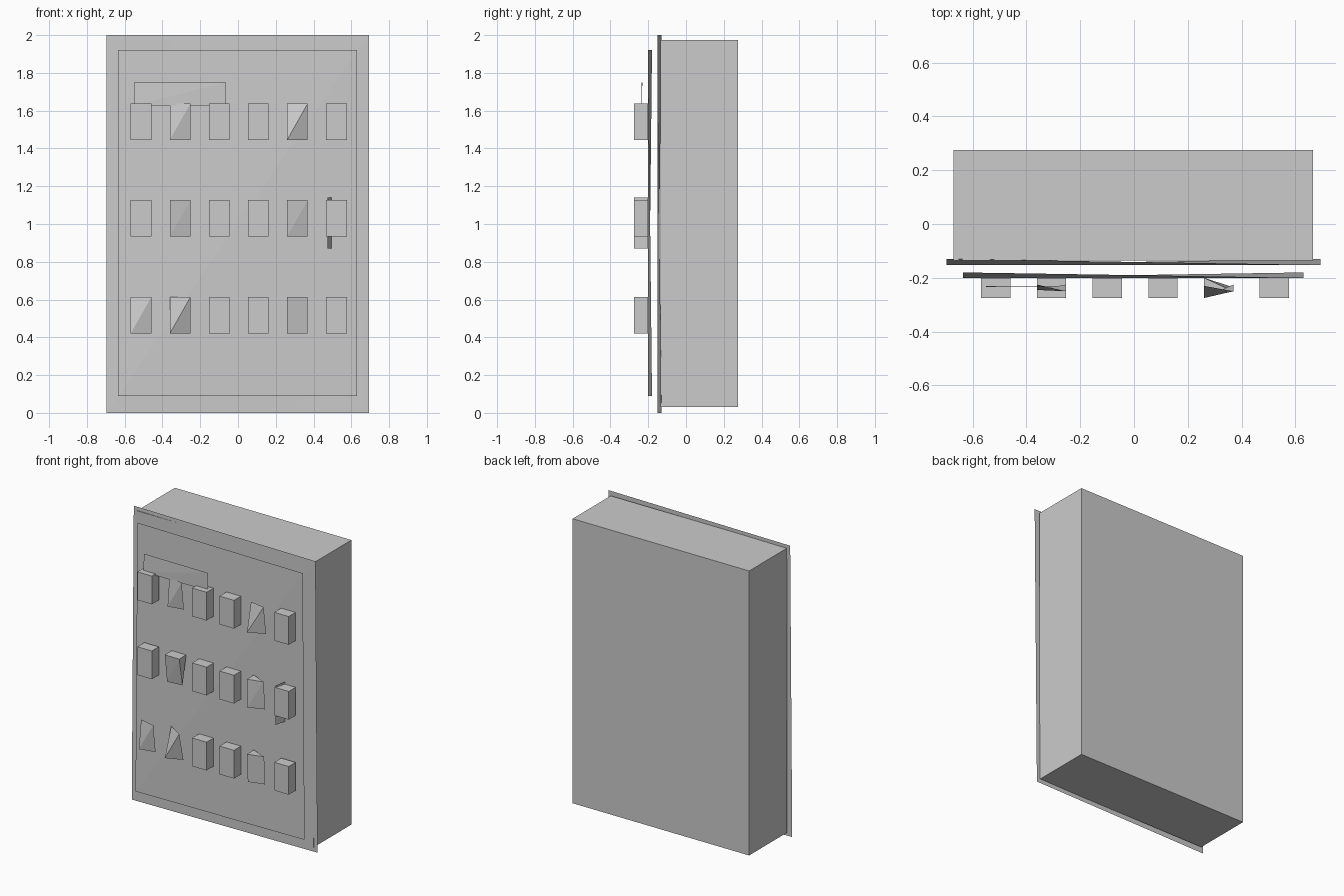
import bpy, bmesh

cube = bpy.data.objects.get("Cube")
if cube:
    bpy.data.objects.remove(cube, do_unlink=True)

grey = bpy.data.materials.new("light grey metal")
grey.use_nodes = True
COLOUR = (0.6, 0.6, 0.6, 1)
grey.diffuse_color = COLOUR
grey.node_tree.nodes["Principled BSDF"].inputs["Base Color"].default_value = COLOUR


def finish(name, bm):
    mesh = bpy.data.meshes.new(name)
    bm.to_mesh(mesh)
    bm.free()
    mesh.materials.append(grey)
    obj = bpy.data.objects.new(name, mesh)
    bpy.context.collection.objects.link(obj)
    return obj


def corners(bm, x, z, depths):
    """Four corners: bottom left, bottom right, top right, top left."""
    spots = [(x[0], z[0]), (x[1], z[0]), (x[1], z[1]), (x[0], z[1])]
    return [bm.verts.new((px, d, pz)) for (px, pz), d in zip(spots, depths)]


def folded(bm, v):
    """Two triangles meeting on the rising diagonal."""
    bm.faces.new((v[0], v[1], v[2]))
    bm.faces.new((v[0], v[2], v[3]))


def sheet(name, x, z, depths):
    bm = bmesh.new()
    folded(bm, corners(bm, x, z, depths))
    return finish(name, bm)


def block(name, x, z, front, back):
    """Box whose front and back corners may meet to form a wedge."""
    bm = bmesh.new()
    f = corners(bm, x, z, front)
    b = corners(bm, x, z, back)
    folded(bm, f)
    bm.faces.new(b[::-1])
    for i in range(4):
        j = (i + 1) % 4
        bm.faces.new((f[j], f[i], b[i], b[j]))
    bmesh.ops.remove_doubles(bm, verts=bm.verts, dist=0.001)
    bmesh.ops.recalc_face_normals(bm, faces=bm.faces)
    return finish(name, bm)


# Cabinet body, with the slightly folded rim and door sheets before it
block("cabinet_body", (-0.67, 0.665), (0.03, 1.975), [-0.136] * 4, [0.275] * 4)
sheet("front_rim", (-0.697, 0.693), (0, 2), (-0.152, -0.13, -0.152, -0.13))
sheet("door_panel", (-0.635, 0.63), (0.09, 1.92), (-0.2, -0.18, -0.2, -0.18))

# Breakers in three rows; some are bent sheets and some are wedges
FRONT, BACK = -0.275, -0.2
bent = {
    (0, 1): (-0.245, -0.225, -0.25, -0.225),
    (0, 4): (FRONT, -0.225, -0.25, -0.23),
    (2, 0): (-0.26, -0.235, -0.26, -0.235),
    (2, 1): (FRONT, -0.23, FRONT, -0.205),
}
wedges = {
    (1, 1): ((-0.25, -0.24, FRONT, FRONT), (-0.25, -0.24, BACK, BACK)),
    (1, 4): ((FRONT, -0.235, -0.25, FRONT), (BACK, -0.235, -0.25, BACK)),
    (2, 4): ((-0.265, -0.235, -0.245, FRONT), (BACK, -0.235, -0.245, BACK)),
}
for row, bottom in enumerate((1.445, 0.933, 0.42)):
    for col in range(6):
        left = -0.568 + col * 0.207
        x, z = (left, left + 0.109), (bottom, bottom + 0.193)
        name = f"breaker_row{row + 1}_{col + 1}"
        if (row, col) in bent:
            sheet(name, x, z, bent[row, col])
        else:
            front, back = wedges.get((row, col), ([FRONT] * 4, [BACK] * 4))
            block(name, x, z, front, back)

# Label strip standing behind the top row
sheet("label_strip", (-0.55, -0.063), (1.627, 1.75), (-0.235, -0.233, -0.235, -0.231))

# Thin latch blade crossing one breaker
bm = bmesh.new()
blade = [(0.475, FRONT, 0.87), (0.495, BACK, 0.87), (0.495, BACK, 1.14), (0.475, FRONT, 1.14)]
bm.faces.new([bm.verts.new(p) for p in blade])
finish("latch_blade", bm)
